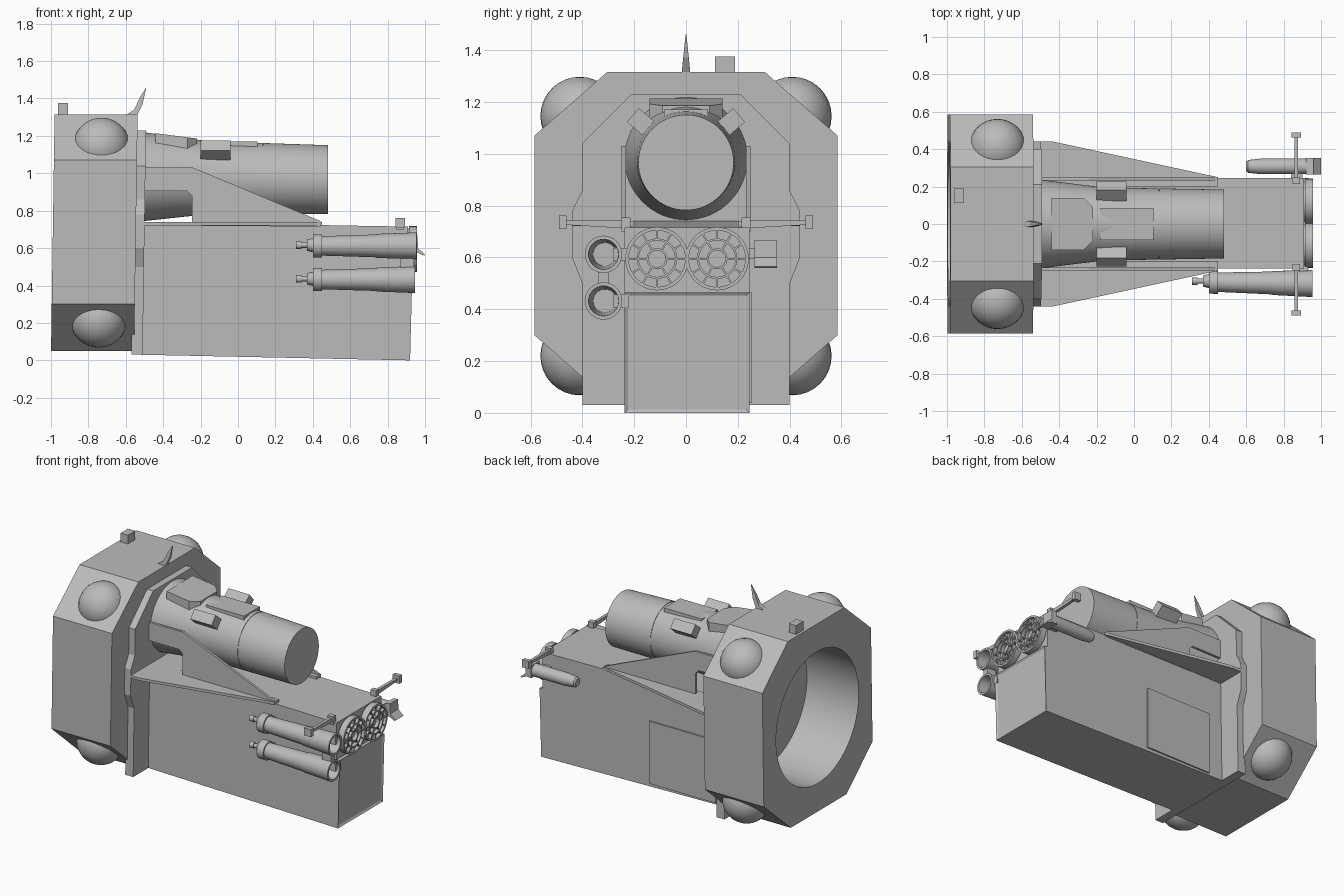
import bpy, bmesh
from math import sin, cos, pi, radians
from mathutils import Matrix, Vector

if "Cube" in bpy.data.objects:
    bpy.data.objects.remove(bpy.data.objects["Cube"])

COL = (0.5, 0.5, 0.5, 1)
grey = bpy.data.materials.new("hull_grey")
grey.use_nodes = True
grey.diffuse_color = COL
grey.node_tree.nodes["Principled BSDF"].inputs["Base Color"].default_value = COL


def finish(name, bm, smooth=False):
    bmesh.ops.remove_doubles(bm, verts=bm.verts, dist=1e-5)
    bmesh.ops.recalc_face_normals(bm, faces=bm.faces)
    me = bpy.data.meshes.new(name)
    bm.to_mesh(me)
    bm.free()
    me.materials.append(grey)
    ob = bpy.data.objects.new(name, me)
    bpy.context.collection.objects.link(ob)
    if smooth:
        bpy.ops.object.select_all(action='DESELECT')
        ob.select_set(True)
        bpy.context.view_layer.objects.active = ob
        bpy.ops.object.shade_smooth_by_angle(angle=radians(35))
    return ob


def prism(name, pts, axis, a, b, shear=0.0, inset=None):
    """Extrude a 2D outline along x, y or z from a to b."""
    place = {'x': lambda p, t: (t, p[0], p[1]),
             'y': lambda p, t: (p[0], t, p[1]),
             'z': lambda p, t: (p[0], p[1], t)}[axis]
    bm = bmesh.new()
    f = bm.faces.new([bm.verts.new(place(p, a)) for p in pts])
    ext = bmesh.ops.extrude_face_region(bm, geom=[f])['geom']
    step = Vector(place((0, 0), b - a))
    bmesh.ops.translate(bm, vec=step, verts=[g for g in ext if isinstance(g, bmesh.types.BMVert)])
    for v in bm.verts:
        v.co.x += shear * (v.co.z - 0.69)
    bmesh.ops.recalc_face_normals(bm, faces=bm.faces)
    if inset:
        faces = [q for q in bm.faces if inset(q)]
        bmesh.ops.inset_individual(bm, faces=faces, thickness=0.018, depth=-0.008)
    return finish(name, bm)


def box(name, x, y, z):
    return prism(name, [(x[0], z[0]), (x[1], z[0]), (x[1], z[1]), (x[0], z[1])], 'y', *y)


def lathe(name, prof, y, z, slope=(0, 0), seg=48):
    """Revolve (x, radius) points around a nearly x-aligned axis."""
    bm = bmesh.new()
    rings = []
    for x, r in prof:
        cy, cz = y + slope[0] * x, z + slope[1] * x
        rings.append([bm.verts.new((x, cy + r * cos(2 * pi * i / seg), cz + r * sin(2 * pi * i / seg)))
                      for i in range(seg)])
    for p, q in zip(rings, rings[1:]):
        for i in range(seg):
            j = (i + 1) % seg
            bm.faces.new((p[i], p[j], q[j], q[i]))
    return finish(name, bm, True)


def mirror_y(half):
    return half + [(-y, z) for y, z in reversed(half)]


# Octagonal housing with a round bore at the rear
housing = prism("octagon_housing", mirror_y([(0.3, 0.05), (0.585, 0.3), (0.585, 1.07), (0.305, 1.315)]),
                'x', -0.99, -0.546, 0.015)
cutter = lathe("bore_cutter", [(-1.2, 0), (-1.2, 0.445), (-0.6, 0.445), (-0.6, 0)], 0, 0.685, seg=64)
cut = housing.modifiers.new("bore", 'BOOLEAN')
cut.object = cutter
cut.solver = 'EXACT'
bpy.ops.object.select_all(action='DESELECT')
housing.select_set(True)
bpy.context.view_layer.objects.active = housing
bpy.ops.object.modifier_apply(modifier="bore")
bpy.data.objects.remove(cutter)
bpy.ops.object.shade_smooth_by_angle(angle=radians(30))

# Domes on the chamfered corners
for side in (-1, 1):
    for x, z in ((-0.73, 1.145), (-0.745, 0.22)):
        bm = bmesh.new()
        bmesh.ops.create_uvsphere(bm, u_segments=32, v_segments=16, radius=0.152,
                                  matrix=Matrix.Translation((x, side * 0.41, z)))
        finish("corner_dome", bm, True)

# Collar between the housing and the body
prism("collar", mirror_y([(0.4, 0.03), (0.4, 0.5), (0.44, 0.6), (0.44, 0.78), (0.4, 0.86),
                          (0.4, 1.04), (0.21, 1.23)]), 'x', -0.56, -0.5, 0.015)

# Main body with a framed end panel
prism("body", [(-0.52, 0.03), (0.92, 0), (0.932, 0.465), (0.908, 0.465), (0.908, 0.715), (-0.52, 0.74)],
      'y', -0.237, 0.245,
      inset=lambda f: f.normal.x > 0.9 and f.calc_center_median().z < 0.4)
box("side_panel", (-0.4, 0.1), (0.24, 0.255), (0.04, 0.465))

# Upright webs and horizontal fins
web = [(-0.52, 1.03), (-0.24, 1.03), (0.44, 0.745), (0.44, 0.715), (-0.245, 0.72),
       (-0.245, 0.88), (-0.27, 0.905), (-0.52, 0.905)]
for s in (-1, 1):
    prism("upright_web", web, 'y', s * 0.232, s * 0.248)
    prism("horizontal_fin", [(-0.52, s * 0.2), (-0.52, s * 0.44), (-0.43, s * 0.44), (0.45, s * 0.25),
                             (0.45, s * 0.2)], 'z', 0.722, 0.74)

# Large barrel
lathe("barrel", [(-0.54, 0), (-0.54, 0.242), (-0.2, 0.2), (-0.1, 0.194), (0.13, 0.19), (0.13, 0.187),
                 (0.136, 0.187), (0.136, 0.19), (0.48, 0.184), (0.48, 0)], 0, 0.974, (0, -0.016), 64)
for s in (-1, 1):
    n, t = Vector((s * 0.76, 0.65)), Vector((-s * 0.65, 0.76))
    c = Vector((0, 0.974))
    corners = [c + n * r + t * w for r, w in ((0.16, -0.035), (0.27, -0.035), (0.27, 0.035), (0.16, 0.035))]
    prism("barrel_block", corners, 'x', -0.2, -0.04)
box("barrel_top_panel", (-0.18, 0.105), (-0.085, 0.085), (1.14, 1.17))
hexa = prism("barrel_hatch", [(-0.44, -0.14), (-0.27, -0.14), (-0.22, -0.09), (-0.22, 0.09),
                              (-0.27, 0.14), (-0.44, 0.14)], 'z', 1.13, 1.2)
for v in hexa.data.vertices:
    v.co.z -= 0.13 * (v.co.x + 0.33)

# Roof aerial and roof block
aerial = prism("roof_aerial", [(-0.6, 1.31), (-0.555, 1.34), (-0.522, 1.41), (-0.49, 1.46),
                               (-0.51, 1.37), (-0.54, 1.31)], 'y', -0.017, 0.017)
for v in aerial.data.vertices:
    v.co.y *= max(0.1, 1 - (v.co.z - 1.31) / 0.16)
box("roof_block", (-0.963, -0.908), (0.112, 0.19), (1.3, 1.375))

# Paired round grilles at the end of the body
for cy in (-0.112, 0.12):
    lathe("grille_back", [(0.89, 0), (0.89, 0.11), (0.935, 0.11), (0.935, 0)], cy, 0.595)
    for r, w in ((0.122, 0.013), (0.078, 0.008), (0.04, 0.008)):
        lathe("grille_ring", [(0.915, r - w), (0.915, r), (0.958, r), (0.958, r - w), (0.915, r - w)], cy, 0.595)
    for i in range(12):
        bm = bmesh.new()
        bmesh.ops.create_cube(bm, size=1)
        start = 0.035 if i % 2 == 0 else 0.074
        for v in bm.verts:
            v.co = (0.944 + v.co.x * 0.022, (start + 0.115) / 2 + v.co.y * (0.115 - start), v.co.z * 0.007)
        bmesh.ops.transform(bm, verts=bm.verts, matrix=Matrix.Translation((0, cy, 0.595))
                            @ Matrix.Rotation(i * pi / 6, 4, 'X'))
        finish("grille_spoke", bm)

# Two open launch tubes with rear nozzles
for z, dx in ((0.612, 0.0), (0.432, -0.008)):
    lathe("launch_tube", [(0.4, 0), (0.4, 0.062), (0.45, 0.062), (0.45, 0.052), (0.74, 0.061), (0.74, 0.064),
                          (0.955 + dx, 0.072), (0.955 + dx, 0.058), (0.6, 0.045), (0.6, 0)],
          -0.305, z, (-0.014, 0), 32)
    lathe("tube_nozzle", [(0.31, 0), (0.31, 0.02), (0.34, 0.02), (0.34, 0.014), (0.37, 0.014),
                          (0.37, 0.03), (0.41, 0.04)], -0.305, z + 0.004, seg=16)
    for x in (0.42, 0.9):
        box("tube_bracket", (x - 0.015, x + 0.03), (-0.28, -0.22), (z - 0.025, z + 0.025))
box("tube_spacer", (0.87, 0.94), (-0.34, -0.3), (0.49, 0.545))

# Single slim pod with a scooped square end
lathe("slim_pod", [(0.6, 0), (0.6, 0.025), (0.61, 0.034), (0.68, 0.042), (0.93, 0.042), (0.93, 0)], 0.308, 0.615, seg=24)
scoop = [(0.92, 0.575), (0.955, 0.578), (0.995, 0.56), (1.0, 0.565), (0.962, 0.6), (0.96, 0.668), (0.92, 0.66)]
prism("pod_scoop", scoop, 'y', 0.265, 0.352)
box("pod_bracket", (0.84, 0.9), (0.235, 0.29), (0.595, 0.635))

# Outrigger bars with end blocks
for s in (-1, 1):
    prism("outrigger_bar", [(s * 0.23, 0.712), (s * 0.47, 0.726), (s * 0.47, 0.742), (s * 0.23, 0.742)],
          'x', 0.857, 0.877)
    box("outrigger_tip", (0.842, 0.892), (s * 0.462, s * 0.49), (0.71, 0.762))
    box("outrigger_root", (0.848, 0.888), (s * 0.215, s * 0.248), (0.7, 0.755))
